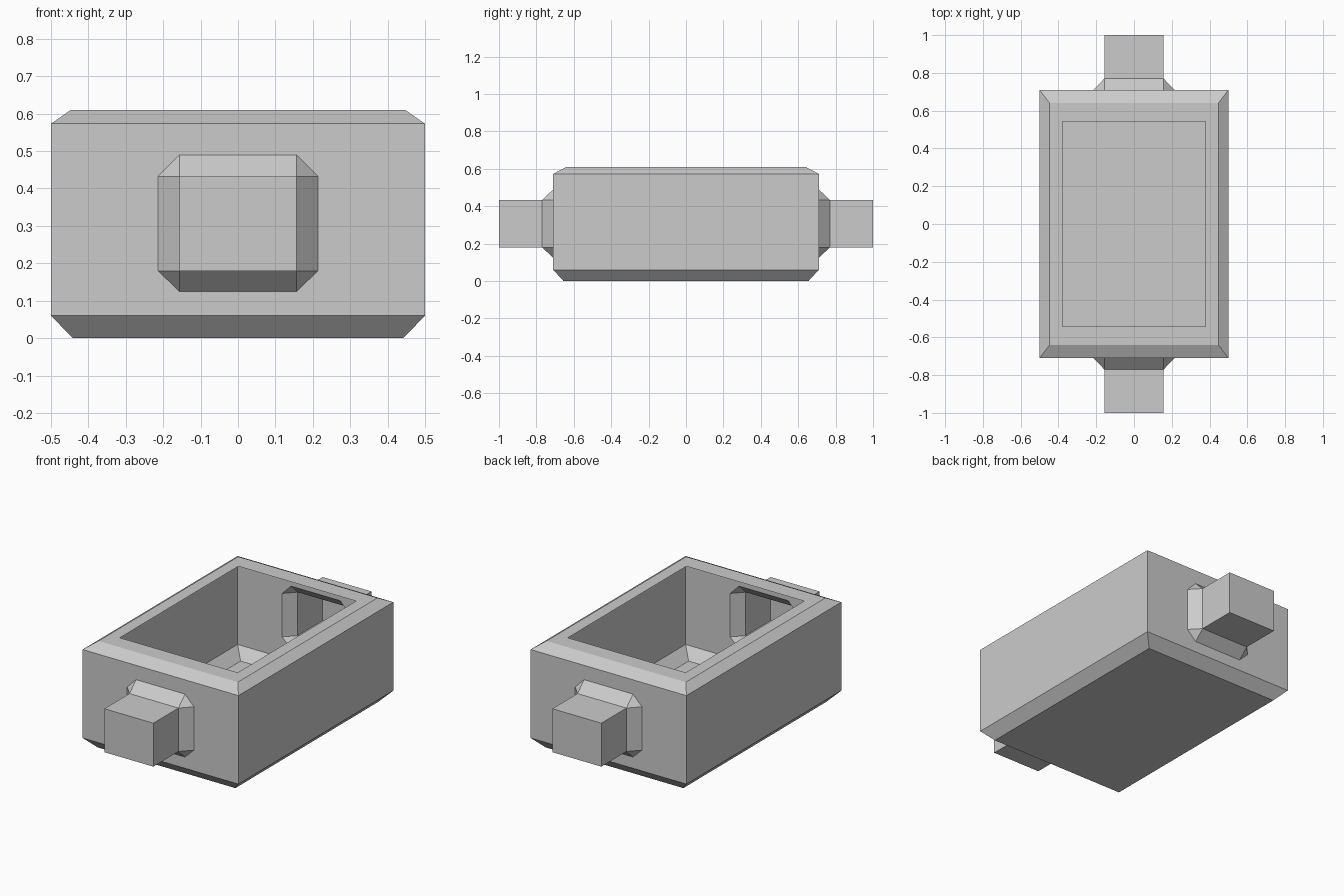
import bpy, bmesh

if "Cube" in bpy.data.objects:
    bpy.data.objects.remove(bpy.data.objects["Cube"])


def rect(bm, hx, hy, z):
    """Horizontal rectangular loop."""
    return [bm.verts.new((sx * hx, sy * hy, z))
            for sx, sy in ((-1, -1), (1, -1), (1, 1), (-1, 1))]


def upright(bm, hx, y, z0, z1):
    """Rectangular loop facing the front."""
    return [bm.verts.new(p) for p in ((-hx, y, z0), (hx, y, z0), (hx, y, z1), (-hx, y, z1))]


def cut_corner_loop(bm, y):
    """Eight-sided socket outline, two points per rectangle corner."""
    a, b = 0.157, 0.214
    pts = ((-b, 0.18), (-a, 0.125), (a, 0.125), (b, 0.18),
           (b, 0.432), (a, 0.49), (-a, 0.49), (-b, 0.432))
    return [bm.verts.new((x, y, z)) for x, z in pts]


def bridge(bm, lo, hi, skip=()):
    for i in range(4):
        if i not in skip:
            j = (i + 1) % 4
            bm.faces.new((lo[i], lo[j], hi[j], hi[i]))


def fan_to_octagon(bm, r, o):
    """Join a rectangle to an eight-sided loop: quads on sides, triangles on corners."""
    for i in range(4):
        j = (i + 1) % 4
        bm.faces.new((r[i], r[j], o[2 * j], o[2 * i + 1]))
        bm.faces.new((r[i], o[2 * i + 1], o[2 * i]))


def finish(bm, name):
    bmesh.ops.recalc_face_normals(bm, faces=bm.faces[:])
    mesh = bpy.data.meshes.new(name)
    bm.to_mesh(mesh)
    bm.free()
    ob = bpy.data.objects.new(name, mesh)
    bpy.context.collection.objects.link(ob)
    return ob


# Thin open-topped box with chamfered base and rim, and a socket hole at each end
bm = bmesh.new()
base = rect(bm, 0.442, 0.655, 0.0)
low = rect(bm, 0.5, 0.71, 0.06)
high = rect(bm, 0.5, 0.71, 0.573)
rim = rect(bm, 0.447, 0.64, 0.61)
opening = rect(bm, 0.378, 0.543, 0.61)
bm.faces.new(base)
bridge(bm, base, low)
bridge(bm, low, high, skip=(0, 2))
bridge(bm, high, rim)
bridge(bm, rim, opening)
fan_to_octagon(bm, [low[0], low[1], high[1], high[0]], cut_corner_loop(bm, -0.71))
fan_to_octagon(bm, [low[3], low[2], high[2], high[3]], cut_corner_loop(bm, 0.71))
finish(bm, "box_shell")

# Hollow end lug: flared collar leading to a square peg, mirrored to the back
bm = bmesh.new()
collar = cut_corner_loop(bm, -0.71)
neck = upright(bm, 0.157, -0.77, 0.18, 0.432)
tip = upright(bm, 0.157, -1.0, 0.18, 0.432)
fan_to_octagon(bm, neck, collar)
bridge(bm, neck, tip)
bm.faces.new(tip)
lug = finish(bm, "end_lugs")
mirror = lug.modifiers.new("mirror", 'MIRROR')
mirror.use_axis = (False, True, False)
mirror.use_mirror_merge = False
